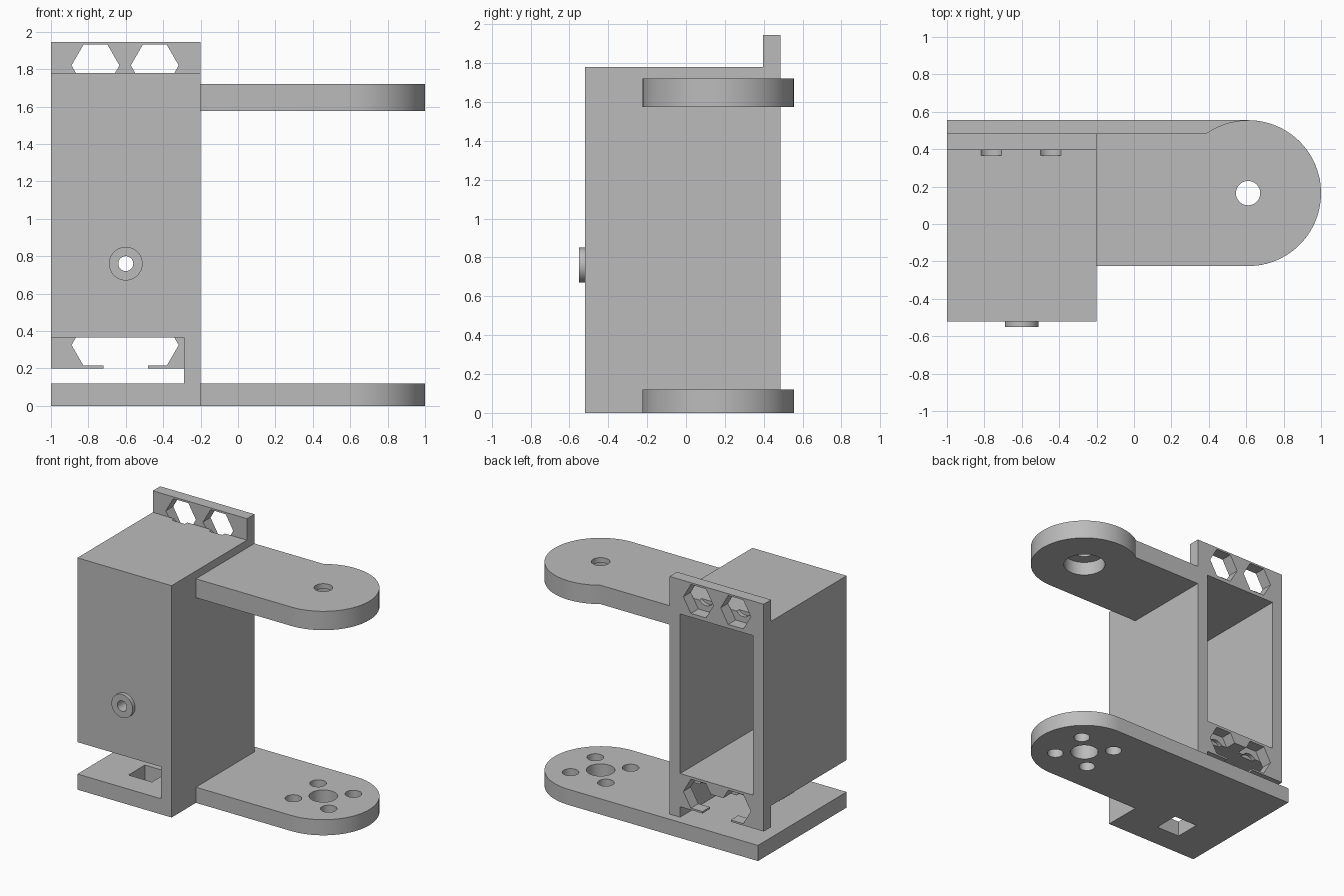
import bpy, bmesh, math
from mathutils import Vector

if "Cube" in bpy.data.objects:
    bpy.data.objects.remove(bpy.data.objects["Cube"], do_unlink=True)

grey = bpy.data.materials.new("plain grey")
grey.use_nodes = True
grey.diffuse_color = (0.5, 0.5, 0.5, 1)
grey.node_tree.nodes["Principled BSDF"].inputs["Base Color"].default_value = (0.5, 0.5, 0.5, 1)


def prism(name, outline, low, high, axis="z"):
    """Extrude an outline along z (points are x, y) or along y (points are x, z)."""
    def place(p, h):
        return Vector((p[0], p[1], h)) if axis == "z" else Vector((p[0], h, p[1]))
    bm = bmesh.new()
    face = bm.faces.new([bm.verts.new(place(p, low)) for p in outline])
    side = bmesh.ops.extrude_face_region(bm, geom=[face])["geom"]
    shift = place((0, 0), high - low)
    bmesh.ops.translate(bm, vec=shift, verts=[v for v in side if isinstance(v, bmesh.types.BMVert)])
    bmesh.ops.recalc_face_normals(bm, faces=bm.faces)
    mesh = bpy.data.meshes.new(name)
    bm.to_mesh(mesh)
    bm.free()
    mesh.materials.append(grey)
    obj = bpy.data.objects.new(name, mesh)
    bpy.context.collection.objects.link(obj)
    return obj


def box(name, x, y, z):
    return prism(name, [(x[0], y[0]), (x[1], y[0]), (x[1], y[1]), (x[0], y[1])], *z)


def arc(cx, cy, r, start=0, end=360, n=48):
    """Points on a circle; a full circle leaves out the repeated end point."""
    count = n if end - start == 360 else n + 1
    angles = [math.radians(start + (end - start) * i / n) for i in range(count)]
    return [(cx + r * math.cos(a), cy + r * math.sin(a)) for a in angles]


def cut(obj, cutters):
    for c in cutters:
        c.hide_render = True
        mod = obj.modifiers.new("cut", "BOOLEAN")
        mod.operation, mod.solver, mod.object = "DIFFERENCE", "EXACT", c
        bpy.ops.object.select_all(action="DESELECT")
        bpy.context.view_layer.objects.active = obj
        obj.select_set(True)
        bpy.ops.object.modifier_apply(modifier=mod.name)
        bpy.data.objects.remove(c, do_unlink=True)


def smooth(obj):
    bpy.ops.object.select_all(action="DESELECT")
    bpy.context.view_layer.objects.active = obj
    obj.select_set(True)
    bpy.ops.object.shade_smooth_by_angle(angle=math.radians(30))


LEFT, RIGHT, FRONT, BACK, WALL = -1, -0.2, -0.52, 0.485, 0.09
PIVOT_X, PIVOT_Y, PIVOT_R = 0.61, 0.165, 0.39
INNER, FLANGE = RIGHT - WALL, BACK - WALL
SCREW_X = (-0.762, -0.445)
BOSS = (-0.6, 0.76)

# Open-backed housing with a raised back flange and a gap under the floor
housing = box("housing", (LEFT, RIGHT), (FRONT, BACK), (0.12, 1.945))
cutters = [
    box("above_roof", (-2, 1), (-2, FLANGE), (1.78, 3)),
    box("below_flange", (-2, INNER), (-2, 2), (-1, 0.2)),
    box("below_floor", (-2, INNER), (-2, FLANGE), (-1, 0.365)),
    box("cavity", (LEFT + WALL, INNER), (FRONT + WALL, 2), (0.455, 1.68)),
    box("flange_notch", (-0.72, -0.48), (FLANGE - 0.01, 2), (0, 0.365)),
    prism("boss_bore", arc(*BOSS, 0.04), -1, 0, "y"),
]
# Hexagonal pockets in the flange with shallow round grooves in front of them
for z in (0.325, 1.82):
    for x in SCREW_X:
        cutters.append(prism("hex_pocket", arc(x, z, 0.128, n=6), FLANGE, 1, "y"))
        cutters.append(prism("round_groove", arc(x, z, 0.068), FLANGE - 0.03, FLANGE + 0.02, "y"))
cut(housing, cutters)
smooth(housing)

# Round boss on the front
boss = prism("front_boss", arc(*BOSS, 0.09), FRONT - 0.03, FRONT, "y")
cut(boss, [prism("boss_bore", arc(*BOSS, 0.04), -1, 0, "y")])
smooth(boss)

# Base plate carrying the lower arm
round_front = PIVOT_Y - PIVOT_R
base = prism("base_plate", [(LEFT, FRONT), (RIGHT, FRONT), (RIGHT, round_front)]
             + arc(PIVOT_X, PIVOT_Y, PIVOT_R, -90, 90) + [(LEFT, PIVOT_Y + PIVOT_R)], 0, 0.12)
holes = [prism("centre_hole", arc(PIVOT_X, PIVOT_Y, 0.1), -1, 1),
         box("square_hole", (-0.7, -0.5), (-0.33, -0.13), (-1, 1))]
for sx in (-1, 1):
    for sy in (-1, 1):
        holes.append(prism("screw_hole", arc(PIVOT_X + sx * 0.113 * 1.33, PIVOT_Y + sy * 0.15, 0.058), -1, 1))
cut(base, holes)
smooth(base)

# Upper arm with a pivot hole, counterbored from below
meet = math.degrees(math.pi - math.asin((BACK - PIVOT_Y) / PIVOT_R))
upper = prism("upper_arm", [(RIGHT, round_front)]
              + arc(PIVOT_X, PIVOT_Y, PIVOT_R, -90, meet) + [(RIGHT, BACK)], 1.575, 1.72)
cut(upper, [prism("pivot_hole", arc(PIVOT_X, PIVOT_Y, 0.065), 1, 2),
            prism("counterbore", arc(PIVOT_X, PIVOT_Y, 0.15), 1, 1.68)])
smooth(upper)
